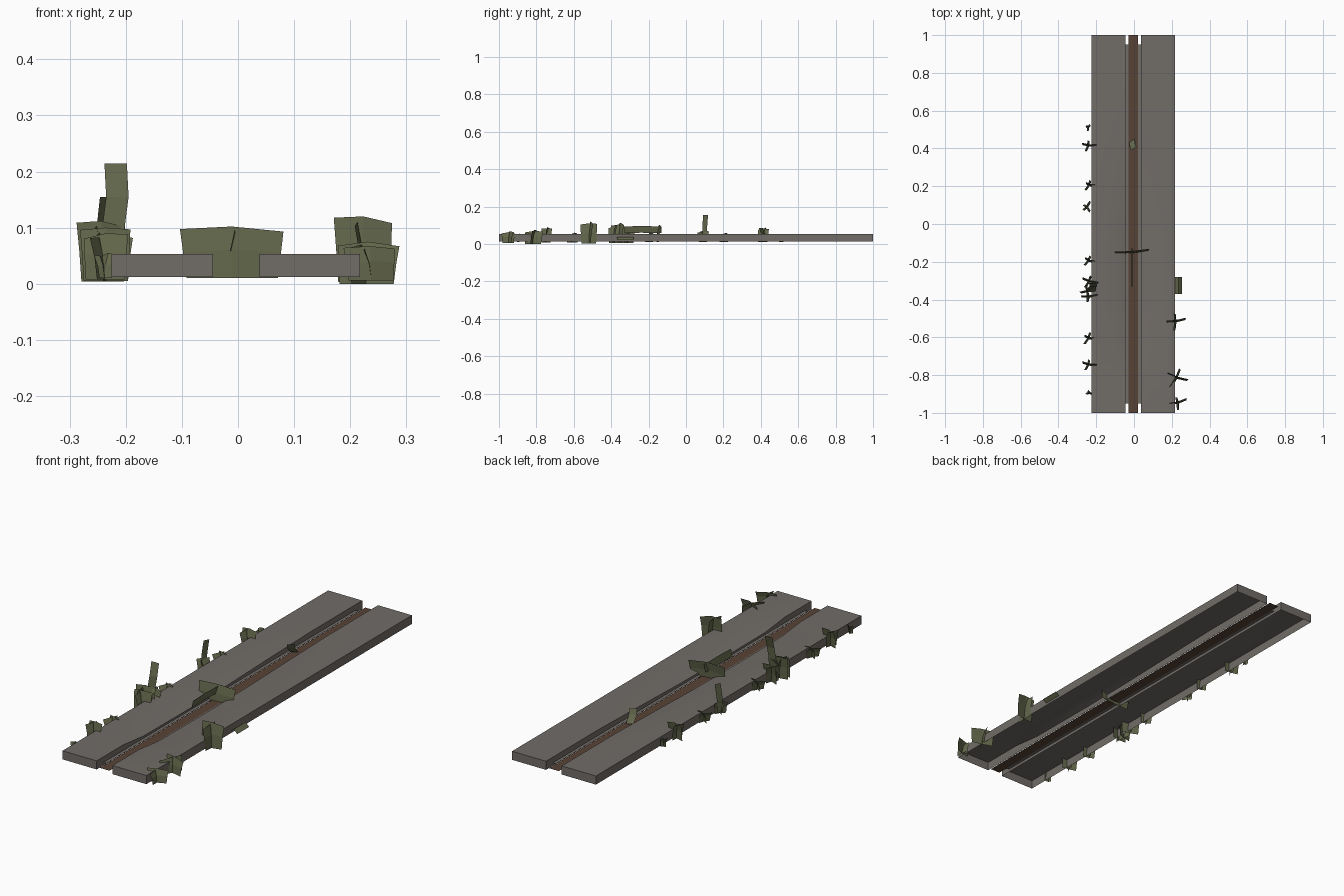
import bpy, bmesh, math, random
from mathutils import Vector

if "Cube" in bpy.data.objects:
    bpy.data.objects.remove(bpy.data.objects["Cube"])

random.seed(4)


def material(name, rgb):
    m = bpy.data.materials.new(name)
    m.diffuse_color = (*rgb, 1)
    m.use_nodes = True
    m.node_tree.nodes["Principled BSDF"].inputs["Base Color"].default_value = m.diffuse_color
    return m


STONE = material("grey stone", (0.165, 0.150, 0.137))
RUST = material("rusty brown", (0.095, 0.055, 0.036))
LEAF = material("olive leaf", (0.125, 0.135, 0.070))


def finish(name, bm, mat, smooth=False):
    me = bpy.data.meshes.new(name)
    bm.to_mesh(me)
    bm.free()
    me.materials.append(mat)
    ob = bpy.data.objects.new(name, me)
    bpy.context.collection.objects.link(ob)
    if smooth:
        bpy.context.view_layer.objects.active = ob
        ob.select_set(True)
        bpy.ops.object.shade_smooth_by_angle(angle=math.radians(50))
        ob.select_set(False)
    return ob


def sheet(bm, rows):
    """Skin a list of equally long point rows."""
    grid = [[bm.verts.new(p) for p in row] for row in rows]
    for a, b in zip(grid, grid[1:]):
        for i in range(len(a) - 1):
            bm.faces.new((a[i], a[i + 1], b[i + 1], b[i]))
    return grid


# Stone slabs: open underneath, worn down along the inner edge
BOTTOM, TOP = 0.012, 0.053
WEAR = [(-1, 0), (-0.8, 0), (-0.65, 0.016), (-0.3, 0.018),
        (0.0, 0.015), (0.3, 0.007), (0.6, 0), (1, 0)]


def slab(name, outer, inner):
    bm = bmesh.new()
    mid = inner + (outer - inner) * 0.33
    rows = [[(outer, y, BOTTOM), (outer, y, TOP), (mid, y, TOP),
             (inner, y, TOP - d), (inner, y, BOTTOM)] for y, d in WEAR]
    grid = sheet(bm, rows)
    bm.faces.new(grid[0])
    bm.faces.new(grid[-1])
    bmesh.ops.recalc_face_normals(bm, faces=bm.faces)
    # the open shell must face outwards
    if sum(f.normal.z for f in bm.faces) < 0:
        bmesh.ops.reverse_faces(bm, faces=bm.faces)
    finish(name, bm, STONE, True)


slab("left_slab", -0.225, -0.045)
slab("right_slab", 0.217, 0.038)


# Flat channel floor with stone ledges at both sides
def strip(name, x0, x1, z, end, mat):
    bm = bmesh.new()
    sheet(bm, [[(x0, y, z), (x1, y, z)] for y in (-end, 0, end)])
    finish(name, bm, mat)


strip("drain_floor", -0.029, 0.022, 0.024, 1.0, RUST)
strip("left_ledge", -0.045, -0.029, 0.026, 0.95, STONE)
strip("right_ledge", 0.022, 0.038, 0.026, 0.95, STONE)


# Weeds: bent leaf cards, usually two crossed
def card(bm, x, y, w, z0, z1, angle, lean=0.012):
    u = Vector((math.cos(angle), math.sin(angle), 0))
    n = Vector((-u.y, u.x, 0))
    rows = []
    for t in (0, 0.55, 1):
        row = []
        for s in (-0.5, 0.0, 0.5):
            drop = 0.12 * abs(s) * (z1 - z0) * t * random.uniform(0.3, 2)
            p = Vector((x, y, z0 + (z1 - z0) * t - drop))
            bend = lean * t * t + 0.008 * abs(s)
            row.append(p + u * s * w * (0.88 + 0.12 * t) + n * bend)
        rows.append(row)
    sheet(bm, rows)


def weed(name, x, y, wide, deep, z0, z1, turn=0.0):
    bm = bmesh.new()
    card(bm, x, y, wide, z0, z1, turn)
    if deep:
        card(bm, x, y, deep, z0, z1 * 0.92, turn + math.radians(80))
    finish(name, bm, LEAF)


WEEDS = [  # x, y, width, depth, bottom, top, turn
    (-0.238, 0.51, 0.025, 0.03, 0.01, 0.055, 0.5),
    (-0.238, 0.41, 0.08, 0.06, 0.01, 0.09, -0.1),
    (-0.235, 0.20, 0.05, 0.06, 0.01, 0.06, -0.3),
    (-0.242, 0.09, 0.06, 0.05, 0.01, 0.07, 0.9),
    (-0.238, -0.20, 0.055, 0.06, 0.01, 0.06, -0.4),
    (-0.235, -0.31, 0.09, 0.07, 0.005, 0.09, -0.3),
    (-0.240, -0.36, 0.09, 0.08, 0.004, 0.112, 0.3),
    (-0.235, -0.39, 0.09, 0.05, 0.005, 0.10, 0.1),
    (-0.238, -0.61, 0.06, 0.07, 0.008, 0.06, -0.3),
    (-0.238, -0.75, 0.08, 0.06, 0.008, 0.09, -0.2),
    (-0.238, -0.90, 0.03, 0.02, 0.01, 0.055, -0.6),
    (0.225, -0.52, 0.105, 0.09, 0.003, 0.12, 0.15),
    (0.228, -0.82, 0.115, 0.11, 0.0, 0.075, -0.3),
    (0.238, -0.95, 0.095, 0.07, 0.006, 0.067, 0.3),
    (-0.010, -0.155, 0.185, 0, 0.010, 0.102, 0.08),
]
for i, w in enumerate(WEEDS):
    weed(f"weed_{i + 1}", *w)


# Leaf blades that follow a bent centre line
def blade(name, path, side):
    bm = bmesh.new()
    s = Vector(side)
    sheet(bm, [[Vector(p) - s, Vector(p) + s] for p in path])
    finish(name, bm, LEAF)


blade("tall_leaf", [(-0.226, -0.36, 0.05), (-0.222, -0.335, 0.10),
                    (-0.215, -0.33, 0.155), (-0.218, -0.312, 0.214)], (0.02, 0, 0))
blade("upright_leaf", [(-0.25, 0.10, 0.02), (-0.247, 0.10, 0.09),
                       (-0.24, 0.105, 0.155)], (0.006, 0.013, 0))
blade("fallen_leaf", [(0.215, -0.325, 0.022), (0.236, -0.325, 0.038),
                      (0.255, -0.325, 0.020)], (0, 0.045, 0))
blade("drain_leaf", [(-0.010, -0.33, 0.075), (-0.010, -0.24, 0.078),
                     (-0.008, -0.13, 0.075)], (0.004, 0, 0.018))
blade("drain_sprout", [(-0.012, 0.44, 0.03), (-0.006, 0.41, 0.06),
                       (0.0, 0.40, 0.085)], (0.014, 0.01, 0))
